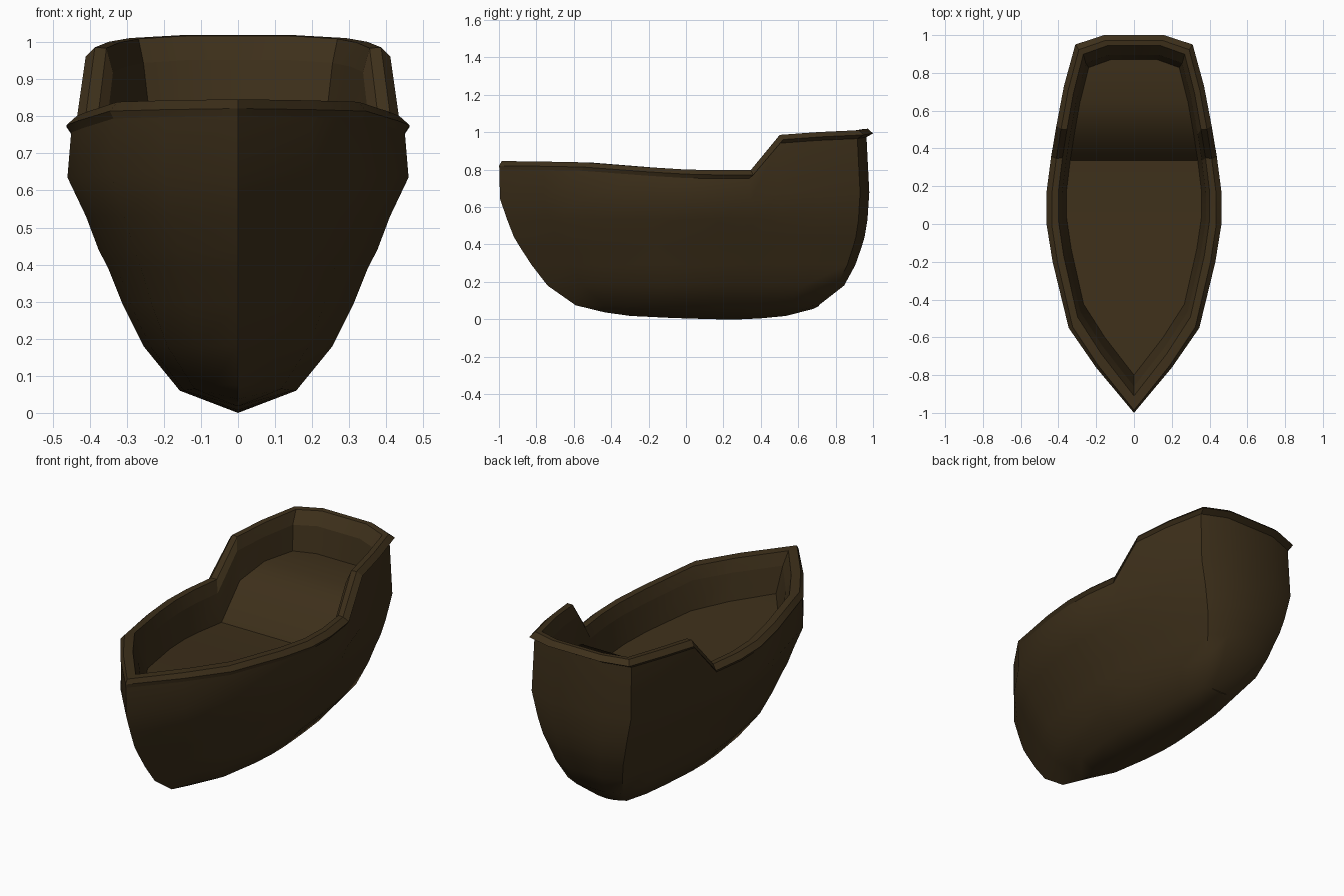
import bpy, bmesh, math

if "Cube" in bpy.data.objects:
    bpy.data.objects.remove(bpy.data.objects["Cube"])

wood = bpy.data.materials.new("dark_wood")
wood.diffuse_color = (0.047, 0.029, 0.0105, 1)
wood.use_nodes = True
wood.node_tree.nodes["Principled BSDF"].inputs["Base Color"].default_value = wood.diffuse_color

# Half plan of the rim, bow to stern: y, half width, sheer height, deck height
PLAN = [(-1.0, 0, .845, .645), (-.76, .20, .842, .635), (-.55, .345, .838, .62),
        (-.2, .43, .812, .60), (0, .462, .80, .585), (.17, .462, .796, .575),
        (.36, .437, .796, .57), (.52, .41, .985, .76), (.73, .37, 1.0, .81),
        (.95, .31, 1.01, .81), (1.0, .16, 1.018, .81)]
N = len(PLAN)
SHEER_MIN = .796


def half_ring(width, bow, stern, zfun):
    """Plan outline scaled to a half width and a bow/stern range."""
    mid, sy = (bow + stern) / 2, (stern - bow) / 2
    return [(x * width / .462, mid + y * sy, zfun(i)) for i, (y, x, s, d) in enumerate(PLAN)]


def sheer(base, follow):
    return lambda i: base + follow * (PLAN[i][2] - SHEER_MIN)


def close(half):
    """Mirror a half ring into a full loop."""
    return half + [(-x, y, z) for x, y, z in reversed(half[1:])]


def build(name, halves, cap=None, angle=30):
    """Loft rings; 'flat' closes the last ring with planks, a list closes the first on a keel line."""
    bm = bmesh.new()
    rings = [[bm.verts.new(p) for p in close(h)] for h in halves]
    n = len(rings[0])
    for a, b in zip(rings, rings[1:]):
        for i in range(n):
            j = (i + 1) % n
            bm.faces.new((a[i], a[j], b[j], b[i]))
    if cap == "flat":
        r = rings[-1]
        bm.faces.new((r[0], r[1], r[-1]))
        for i in range(1, N - 1):
            bm.faces.new((r[i], r[i + 1], r[-i - 1], r[-i]))
    elif cap:
        r = rings[0]
        k = [r[0]] + [bm.verts.new((0, r[i].co.y, cap[i])) for i in range(1, N)]
        bm.faces.new((k[0], r[1], k[1]))
        bm.faces.new((k[0], k[1], r[-1]))
        for i in range(1, N - 1):
            for a, b in ((r[i], r[i + 1]), (r[-i], r[-i - 1])):
                bm.faces.new((k[i], a, b, k[i + 1]))
        bm.faces.new((k[-1], r[N - 1], r[N]))
    bmesh.ops.recalc_face_normals(bm, faces=bm.faces)
    if cap == "flat":
        bm.normal_update()
        bm.faces.ensure_lookup_table()
        if bm.faces[-1].normal.z < 0:
            bmesh.ops.reverse_faces(bm, faces=bm.faces)
    me = bpy.data.meshes.new(name)
    bm.to_mesh(me)
    bm.free()
    me.materials.append(wood)
    ob = bpy.data.objects.new(name, me)
    bpy.context.collection.objects.link(ob)
    bpy.ops.object.select_all(action='DESELECT')
    ob.select_set(True)
    bpy.context.view_layer.objects.active = ob
    bpy.ops.object.shade_smooth_by_angle(angle=math.radians(angle))
    return ob


# Shared edges of the rim
under = half_ring(.450, -.997, .965, sheer(.752, 1))
outer = half_ring(.463, -1.0, 1.0, sheer(.772, 1))
top = half_ring(.435, -.985, .972, sheer(.797, 1))
lip = half_ring(.400, -.91, .945, sheer(.795, 1))
inner = half_ring(.380, -.86, .895, sheer(.73, 1))
floor = half_ring(.357, -.80, .87, lambda i: PLAN[i][3])

# Hull: waterlines from the chine up to the rim
chine_z = [.075, .075, .065, .06, .06, .06, .06, .06, .062, .072, .075]
levels = [(.157, -.59, .71, None),
          (.255, -.74, .845, (.18, 0)), (.31, -.825, .905, (.29, 0)),
          (.35, -.89, .94, (.39, 0)), (.376, -.92, .955, (.44, 0)),
          (.41, -.955, .97, (.53, 0)), (.46, -.995, .98, (.635, .2))]
hull = [half_ring(w, b, s, sheer(*z) if z else lambda i: chine_z[i]) for w, b, s, z in levels]
keel_z = [.075, .037, .018, .007, .003, 0, 0, .005, .018, .055, .07]
build("hull", hull + [under], keel_z, 45)

# Rim running around the hull
build("rim", [under, outer, top, lip, inner], None, 20)

# Inner wall with the stepped deck
build("inner_wall", [inner, floor], None, 30)
build("deck", [floor], "flat", 46)
